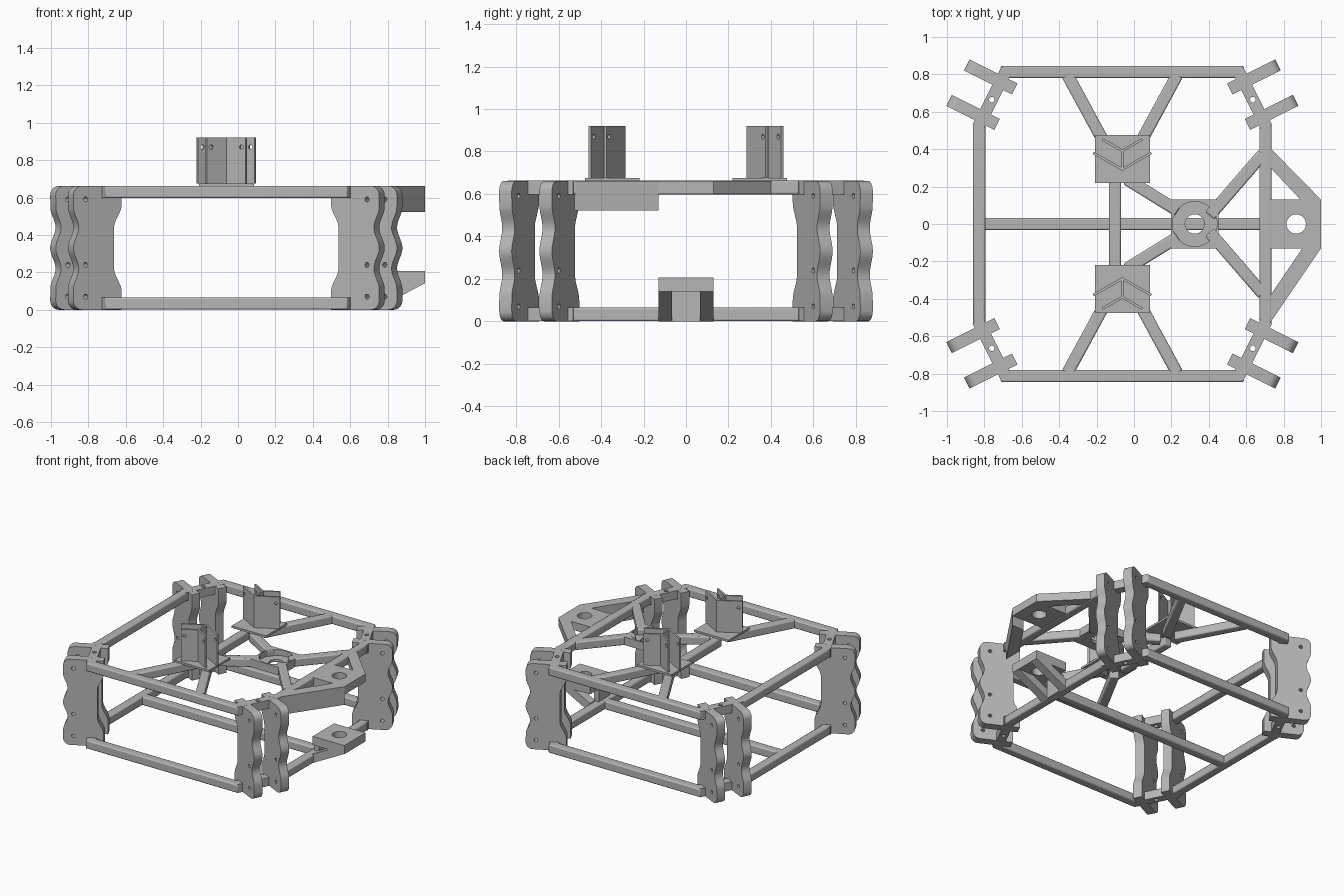
import bpy, math
from mathutils import Matrix, Vector

if "Cube" in bpy.data.objects:
    bpy.data.objects.remove(bpy.data.objects["Cube"], do_unlink=True)

GREY = bpy.data.materials.new("plain_grey")
GREY.use_nodes = True
GREY.diffuse_color = (0.47, 0.47, 0.47, 1)
GREY.node_tree.nodes["Principled BSDF"].inputs["Base Color"].default_value = GREY.diffuse_color

CX = -0.0625          # frame centre in x
T = 0.065             # tube size
TOP, LOW = 0.63, 0.033  # tube centre heights
HX, HY = 0.765, 0.813   # half spans of rail centre lines
MID = (0.698, 0.665)    # corner tube centre, from frame centre


def finish(ob):
    ob.data.materials.append(GREY)
    bpy.ops.object.select_all(action="DESELECT")
    ob.select_set(True)
    bpy.context.view_layer.objects.active = ob
    bpy.ops.object.shade_smooth_by_angle(angle=math.radians(30))
    return ob


def plate(name, outline, holes, thick, matrix):
    """Flat outline with round holes, extruded evenly about its plane."""
    cu = bpy.data.curves.new(name, "CURVE")
    cu.dimensions, cu.fill_mode, cu.extrude = "2D", "BOTH", thick / 2
    loops = [outline]
    for x, y, r in holes:
        loops.append([(x + r * math.cos(a * math.pi / 12), y + r * math.sin(a * math.pi / 12))
                      for a in range(24)])
    for pts in loops:
        sp = cu.splines.new("POLY")
        sp.points.add(len(pts) - 1)
        for p, co in zip(sp.points, pts):
            p.co = (co[0], co[1], 0, 1)
        sp.use_cyclic_u = True
    tmp = bpy.data.objects.new(name + "_outline", cu)
    bpy.context.collection.objects.link(tmp)
    deps = bpy.context.evaluated_depsgraph_get()
    me = bpy.data.meshes.new_from_object(tmp.evaluated_get(deps))
    bpy.data.objects.remove(tmp, do_unlink=True)
    me.materials.clear()
    me.transform(matrix)
    if matrix.determinant() < 0:
        me.flip_normals()
    ob = bpy.data.objects.new(name, me)
    bpy.context.collection.objects.link(ob)
    return finish(ob)


def slab(name, outline, holes, z0, z1):
    return plate(name, outline, holes, z1 - z0, Matrix.Translation((0, 0, (z0 + z1) / 2)))


def frame(origin, xa, ya, za):
    m = Matrix((xa, ya, za)).transposed().to_4x4()
    m.translation = origin
    return m


def rect(x0, x1, y0, y1):
    return [(x0, y0), (x1, y0), (x1, y1), (x0, y1)]


def tube(name, a, b, z):
    """Square bar with eased edges between two plan points."""
    a, b = Vector((*a, z)), Vector((*b, z))
    d = b - a
    bpy.ops.mesh.primitive_cube_add(size=1)
    ob = bpy.context.object
    ob.name = name
    ob.data.transform(Matrix.Translation((a + b) / 2)
                      @ Matrix.Rotation(math.atan2(d.y, d.x), 4, "Z")
                      @ Matrix.Diagonal((d.length, T, T, 1)))
    bev = ob.modifiers.new("eased_edges", "BEVEL")
    bev.width, bev.segments = 0.009, 2
    return finish(ob)


# Upper and lower rings of rails
for level, z in (("upper", TOP), ("lower", LOW)):
    for s, side in ((-1, "front"), (1, "back")):
        tube(f"{level}_{side}_rail", (CX - 0.65, s * HY), (CX + 0.65, s * HY), z)
    for s, side in ((-1, "right"), (1, "left")):
        tube(f"{level}_{side}_rail", (CX + s * HX, -0.535), (CX + s * HX, 0.535), z)

# Side profile of the corner plates: wavy outside, waisted inside
def arc(cx, cy, r, a0):
    return [(cx + r * math.cos(math.radians(a0 + k * 15)),
             cy + r * math.sin(math.radians(a0 + k * 15))) for k in range(7)]


def smooth(t):
    t = min(max(t, 0), 1)
    return t * t * (3 - 2 * t)


H = 0.662
profile = arc(0.153, 0.05, 0.05, -90)
for k in range(1, 33):
    z = 0.11 + 0.44 * k / 33
    profile.append((0.187 + 0.016 * math.cos(math.tau * (z - 0.33) / 0.22), z))
profile += arc(0.153, H - 0.05, 0.05, 0) + [(-0.085, H)]
for k in range(25):
    z = 0.56 - 0.46 * k / 24
    profile.append((-0.085 + 0.045 * smooth((0.23 - abs(z - 0.33)) / 0.12), z))
profile.append((-0.085, 0))
bolts = [(0.13, z, 0.013) for z in (0.07, 0.24, 0.59)]

# Corners: drilled tubes and a pair of plates each
N, U = (0.894, 0.447), (0.447, -0.894)
for sx, xn in ((-1, "right"), (1, "left")):
    for sy, yn in ((-1, "front"), (1, "back")):
        c = Vector((CX + sx * MID[0], sy * MID[1], 0))
        n = Vector((sx * N[0], sy * N[1], 0))
        u = Vector((sx * U[0], sy * U[1], 0))
        up = Vector((0, 0, 1))
        for level, z in (("upper", TOP), ("lower", LOW)):
            plate(f"{level}_{yn}_{xn}_corner_tube",
                  [(-0.18, -T / 2), (0.165, -T / 2), (0.165, T / 2), (-0.18, T / 2)],
                  [(d, 0, 0.015) for d in (-0.106, 0, 0.106)], T,
                  frame(c + up * z, u, n, up))
        for k, d in (("a", -0.106), ("b", 0.106)):
            plate(f"{yn}_{xn}_corner_plate_{k}", profile, bolts, 0.066,
                  frame(c + u * d, n, up, n.cross(up)))

# Inner bars
tube("lower_centre_bar", (CX - HX, 0), (CX + HX, 0), LOW)
tube("upper_cross_bar", (-0.102, -0.25), (-0.102, 0.25), TOP)
for s, side in ((-1, "front"), (1, "back")):
    for k in (-1, 1):
        tube(f"{side}_platform_brace", (CX + k * 0.295, s * 0.8), (CX + k * 0.04, s * 0.33), TOP)
    tube(f"{side}_hub_brace", (-0.04, s * 0.24), (0.235, s * 0.07), TOP)
    tube(f"{side}_hub_strut", (0.405, s * 0.045), (0.69, s * 0.375), TOP)

# Hub: bored block with a drilled floor
HUB = 0.325
slab("hub_wall", rect(HUB - 0.128, HUB + 0.128, -0.13, 0.13), [(HUB, 0, 0.12)], 0.6, 0.662)
slab("hub_floor", rect(HUB - 0.126, HUB + 0.126, -0.128, 0.128), [(HUB, 0, 0.052)], 0.6, 0.618)

# Platforms with nested chevron uprights
Z0, Z1 = 0.674, 0.92
W = 0.014
for s, side in ((-1, "front"), (1, "back")):
    slab(f"{side}_platform", rect(CX - 0.147, CX + 0.147, *sorted((s * 0.22, s * 0.475))), [], 0.66, 0.676)
    for kind, apex, reach in (("wide", 0.292, 0.155), ("narrow", 0.392, 0.107)):
        for k in (-1, 1):
            run = Vector((k * reach, s * reach * 0.57, 0))
            d = run.normalized()
            up = Vector((0, 0, 1))
            length = run.length
            plate(f"{side}_{kind}_upright", rect(-0.003, length, Z0, Z1),
                  [(length - 0.026, Z1 - 0.05, 0.012)], W,
                  frame(Vector((CX, s * apex, 0)), d, up, d.cross(up)))
    slab(f"{side}_upright_web", rect(CX - 0.007, CX + 0.007, *sorted((s * 0.29, s * 0.395))), [], Z0, Z1)

# Outrigger brackets on the left side
X0, X1 = 0.73, 1.0
bore = [(0.867, 0, 0.052)]
slab("upper_bracket_plate", rect(X0, X1, -0.13, 0.13), bore, 0.6, 0.662)
slab("upper_bracket_back_arm", [(X0, 0.405), (X0, 0.3), (0.89, 0.13), (X1, 0.13)], [], 0.6, 0.662)
slab("upper_bracket_front_arm", [(X0, -0.525), (X1, -0.13), (0.9, -0.13), (X0, -0.38)], [], 0.522, 0.662)
slab("lower_bracket_plate", rect(X0, X1, -0.13, 0.13), bore, 0.14, 0.207)
slab("lower_bracket_wall", rect(0.7, 0.74, -0.065, 0.065), [], 0, 0.15)
for s in (-1, 1):
    plate("lower_bracket_gusset", [(X0, 0), (X1, 0.142), (0.87, 0.142), (X0, 0.07)], [], T,
          frame(Vector((0, s * 0.0975, 0)), Vector((1, 0, 0)), Vector((0, 0, 1)), Vector((0, -1, 0))))
